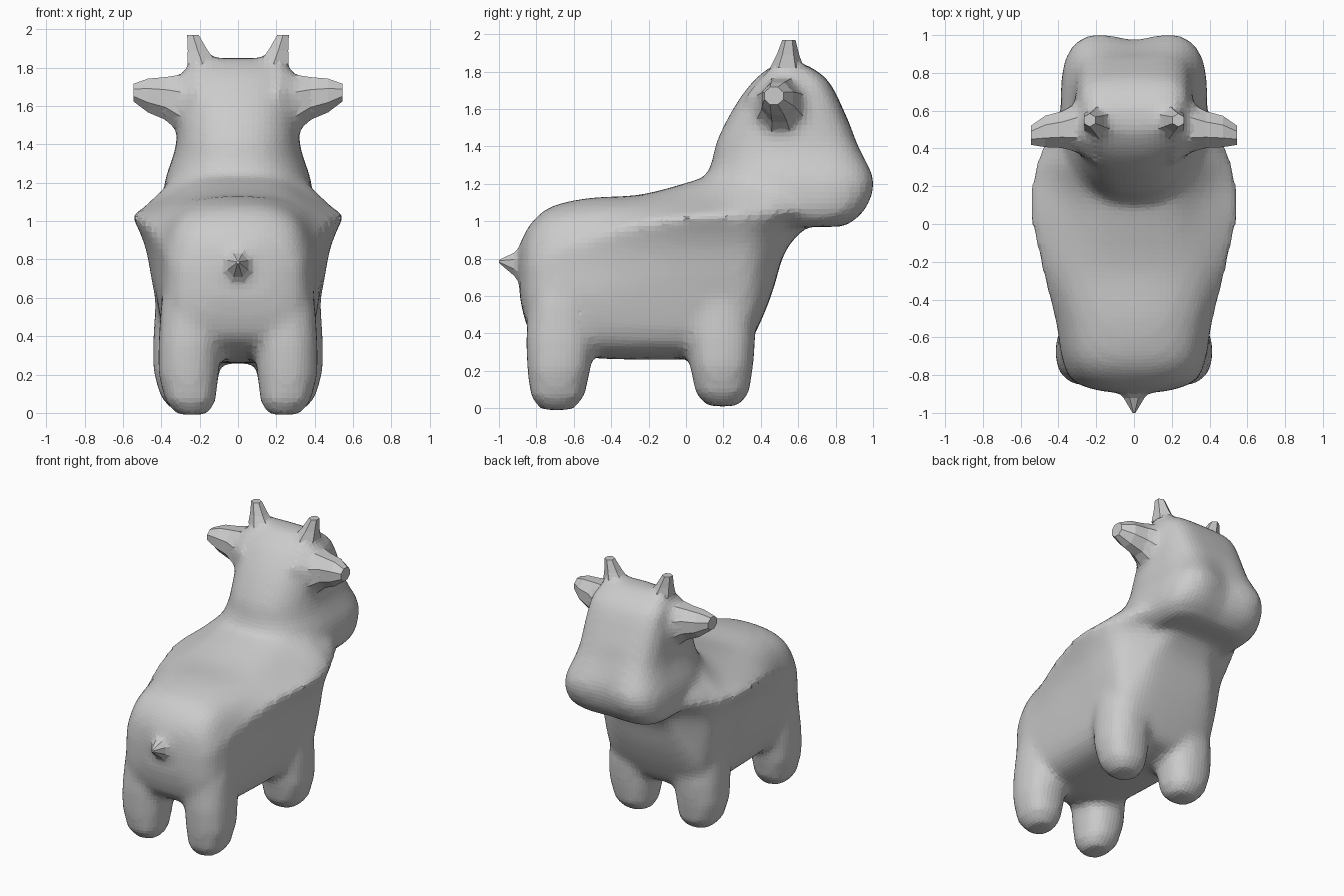
import bpy, bmesh, math
from mathutils import Vector

if "Cube" in bpy.data.objects:
    bpy.data.objects.remove(bpy.data.objects["Cube"])


def skin(bm, rings):
    """Closed loft through rings of points with equal counts."""
    loops = [[bm.verts.new(p) for p in r] for r in rings]
    faces = []
    for a, b in zip(loops, loops[1:]):
        n = len(a)
        faces += [bm.faces.new((a[i], a[(i + 1) % n], b[(i + 1) % n], b[i])) for i in range(n)]
    faces += [bm.faces.new(loops[0]), bm.faces.new(loops[-1])]
    bmesh.ops.recalc_face_normals(bm, faces=faces)


def spline(pts, steps):
    """Open Catmull-Rom curve through tuples of any length."""
    n, out = len(pts), []
    for i in range(n - 1):
        q = [pts[min(max(k, 0), n - 1)] for k in range(i - 1, i + 3)]
        for s in range(steps):
            t = s / steps
            out.append(tuple(0.5 * (2 * b + (c - a) * t + (2 * a - 5 * b + 4 * c - d) * t * t
                                    + (3 * b - a - 3 * c + d) * t ** 3) for a, b, c, d in zip(*q)))
    return out + [pts[-1]]


def spow(x, e):
    return math.copysign(abs(x) ** e, x)


def oval(center, u, v, n=8, turn=0.5, e=1.0):
    c, u, v = Vector(center), Vector(u), Vector(v)
    return [c + u * spow(math.cos((i + turn) * math.tau / n), e)
            + v * spow(math.sin((i + turn) * math.tau / n), e) for i in range(n)]


def mirrored(half):
    return half + [(-x, z) for x, z in reversed(half)]


def finish(name, bm):
    me = bpy.data.meshes.new(name)
    bm.to_mesh(me)
    bm.free()
    ob = bpy.data.objects.new(name, me)
    bpy.context.collection.objects.link(ob)
    return ob


bm = bmesh.new()

# Torso: y, top, bottom, side half-width, ridge half-width, ridge height, shoulder x, shoulder z
torso = [(-0.89, 0.88, 0.60, 0.15, 0.15, 0.74, 0.11, 0.82), (-0.84, 0.98, 0.42, 0.31, 0.31, 0.76, 0.25, 0.89),
         (-0.73, 1.08, 0.33, 0.38, 0.375, 0.82, 0.30, 0.99), (-0.52, 1.13, 0.28, 0.40, 0.415, 0.90, 0.325, 1.04),
         (-0.25, 1.15, 0.27, 0.42, 0.49, 0.99, 0.35, 1.085), (0.00, 1.21, 0.27, 0.43, 0.545, 1.025, 0.36, 1.115),
         (0.15, 1.26, 0.27, 0.435, 0.555, 1.035, 0.375, 1.13), (0.30, 1.34, 0.31, 0.43, 0.53, 1.035, 0.405, 1.15),
         (0.38, 1.34, 0.43, 0.40, 0.50, 1.035, 0.405, 1.15), (0.46, 1.32, 0.62, 0.32, 0.47, 1.035, 0.40, 1.15),
         (0.53, 1.28, 0.84, 0.26, 0.43, 1.035, 0.385, 1.14), (0.64, 1.20, 0.97, 0.20, 0.385, 1.045, 0.35, 1.10)]
rings = []
for y, t, b, a, w, zr, sx, sz in spline(torso, 4):
    h = zr - b
    upper = mirrored([(w, zr), (sx, sz), (0.45 * sx, t - 0.015)])
    lower = mirrored([(w, zr), (0.4 * w + 0.6 * a, b + 0.78 * h), (a, b + 0.45 * h),
                      (0.85 * a, b + 0.12 * h), (0.45 * a, b)])
    sec = spline(upper, 3) + spline(lower, 3)[-2:0:-1]
    rings.append([(x, y, z) for x, z in sec])
skin(bm, rings)

# Head: z, back y, front y, half-width; squarer at the face, dipped between the nostrils
head = [(0.97, 0.35, 0.85, 0.30), (1.03, 0.22, 0.94, 0.375), (1.12, 0.12, 1.00, 0.39),
        (1.22, 0.10, 1.02, 0.38), (1.32, 0.14, 0.975, 0.345), (1.42, 0.16, 0.92, 0.32),
        (1.60, 0.25, 0.84, 0.31), (1.74, 0.35, 0.77, 0.29), (1.81, 0.43, 0.69, 0.25),
        (1.85, 0.50, 0.61, 0.19)]
rings = []
for z, y0, y1, w in spline(head, 2):
    yc, r, ring = (y0 + y1) / 2, (y1 - y0) / 2, []
    for i in range(32):
        c, s = math.cos(i * math.tau / 32), math.sin(i * math.tau / 32)
        x, y = w * spow(c, 0.5 if s > 0 else 0.85), yc + r * spow(s, 0.5 if s > 0 else 0.9)
        if s > 0:
            y -= 0.05 * math.exp(-(x / 0.13) ** 2) * max(0, 1 - abs(z - 1.2) / 0.3)
        ring.append((x, y, z))
    rings.append(ring)
skin(bm, rings)

# Legs: z, x centre, x radius, y radius (hind pair slimmer)
leg = [(-0.01, 0.25, 0.09, 0.085), (0.06, 0.26, 0.145, 0.145), (0.20, 0.27, 0.175, 0.17),
       (0.35, 0.265, 0.18, 0.185), (0.55, 0.235, 0.20, 0.185), (0.80, 0.20, 0.19, 0.14)]
for side in (-1, 1):
    for y, lift, drift, k in ((0.195, 0.02, -0.02, 1), (-0.69, 0, 0.05, 0.91)):
        skin(bm, [oval((side * x * (k + 1) / 2, y + drift * z, z + lift), (rx * k, 0, 0), (0, ry, 0), 16, e=0.85)
                  for z, x, rx, ry in leg])

# Ears: x, y, z, y radius, z radius; horns: x, y, z, radius; tail: y, z, radius
ear = [(0.20, 0.51, 1.58, 0.21, 0.25), (0.30, 0.51, 1.61, 0.14, 0.165), (0.38, 0.50, 1.64, 0.105, 0.12),
       (0.47, 0.49, 1.655, 0.09, 0.095), (0.545, 0.47, 1.67, 0.055, 0.05)]
horn = [(0.15, 0.55, 1.72, 0.15), (0.185, 0.54, 1.82, 0.09), (0.21, 0.545, 1.89, 0.06),
        (0.235, 0.55, 1.97, 0.035)]
tail = [(-0.76, 0.74, 0.22), (-0.86, 0.76, 0.13), (-0.92, 0.77, 0.06), (-1.0, 0.785, 0.008)]


def ear_rings(s):
    return [oval((s * x, y, z), (0, ry, 0), (0, 0, rz)) for x, y, z, ry, rz in ear]


def horn_rings(s):
    return [oval((s * x, y, z), (r, 0, 0), (0, r, 0), 6) for x, y, z, r in horn]


tail_rings = [oval((0, y, z), (r, 0, 0), (0, 0, r * 1.1)) for y, z, r in tail]

# Soft roots of ears, horns and tail
for side in (-1, 1):
    skin(bm, ear_rings(side)[:4])
    skin(bm, horn_rings(side)[:3])
skin(bm, tail_rings[:3])

# Fuse everything into one soft faceted skin
body = finish("body", bm)
rm = body.modifiers.new("fuse", 'REMESH')
rm.mode = 'VOXEL'
rm.voxel_size = 0.03
sm = body.modifiers.new("soften", 'SMOOTH')
sm.factor = 0.5
sm.iterations = 7

# Crisp low-poly tips
for side, label in ((-1, "left"), (1, "right")):
    bm = bmesh.new()
    skin(bm, ear_rings(side)[1:])
    finish(label + "_ear", bm)
    bm = bmesh.new()
    skin(bm, horn_rings(side)[1:])
    finish(label + "_horn", bm)
bm = bmesh.new()
skin(bm, tail_rings[1:])
finish("tail", bm)
